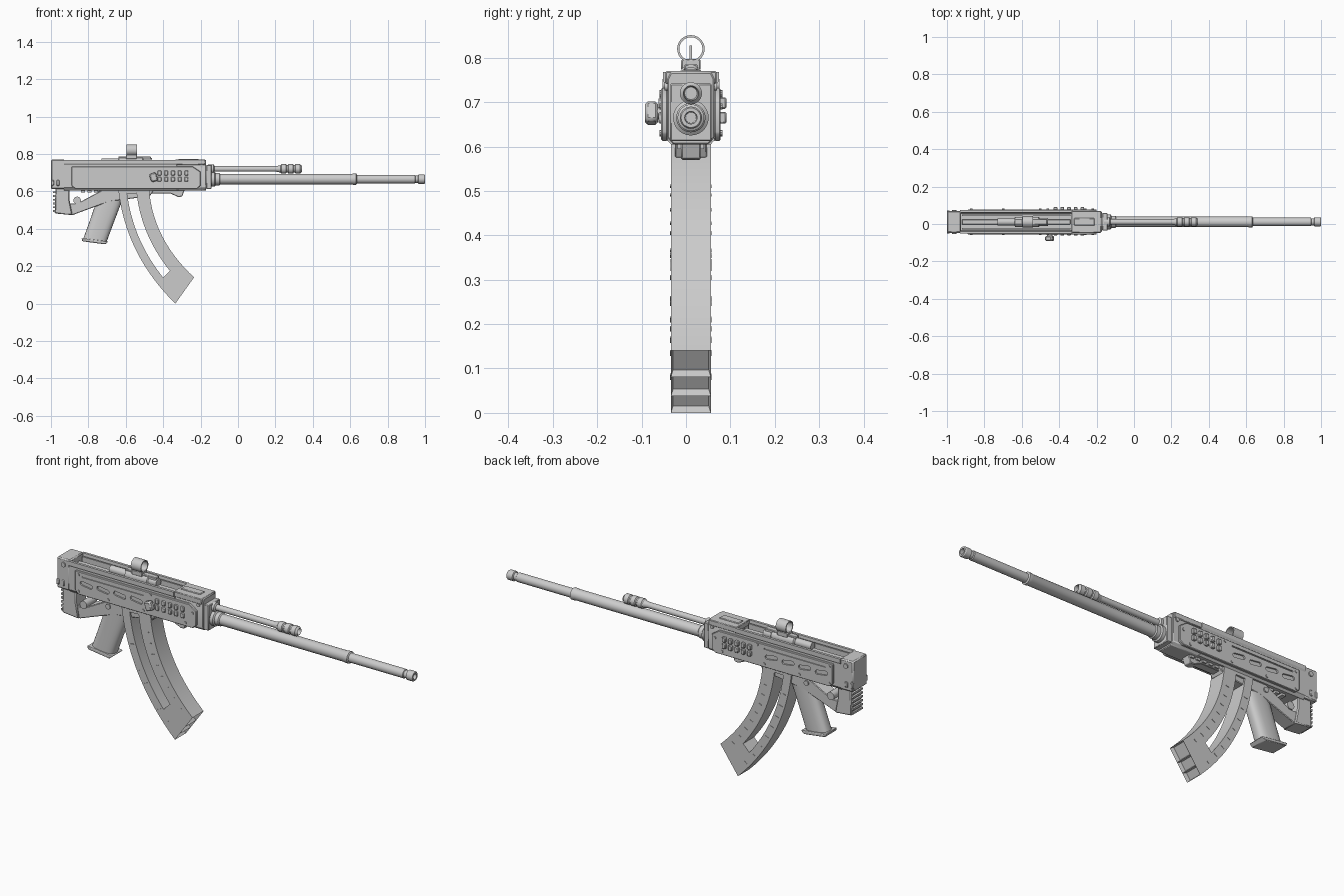
import bpy, bmesh, math
from mathutils import Matrix, Vector

if "Cube" in bpy.data.objects:
    bpy.data.objects.remove(bpy.data.objects["Cube"], do_unlink=True)

YC = 0.011  # centre plane of the model
made = []
metal = bpy.data.materials.new("grey_metal")
metal.use_nodes = True
GREY = (0.6, 0.6, 0.6, 1)
metal.diffuse_color = GREY
metal.node_tree.nodes["Principled BSDF"].inputs["Base Color"].default_value = GREY


def finish(bm, name, bevel=0):
    bmesh.ops.recalc_face_normals(bm, faces=bm.faces)
    mesh = bpy.data.meshes.new(name)
    bm.to_mesh(mesh)
    bm.free()
    mesh.materials.append(metal)
    ob = bpy.data.objects.new(name, mesh)
    bpy.context.collection.objects.link(ob)
    made.append(ob)
    if bevel:
        mod = ob.modifiers.new("edge", "BEVEL")
        mod.width, mod.segments, mod.limit_method = bevel, 1, "ANGLE"
    return ob


def add_box(bm, x, y, z, tilt=0):
    """Box from three (low, high) ranges, tilted about y."""
    mid = Vector([(a + b) / 2 for a, b in (x, y, z)])
    size = [b - a for a, b in (x, y, z)]
    m = Matrix.Translation(mid) @ Matrix.Rotation(tilt, 4, "Y") @ Matrix.Diagonal((*size, 1))
    bmesh.ops.create_cube(bm, size=1, matrix=m)


def box(name, x, half, z, bevel=0.003):
    bm = bmesh.new()
    add_box(bm, x, (YC - half, YC + half), z)
    return finish(bm, name, bevel)


def add_prism(bm, pts, low, high, axis="y"):
    """Outline in xz swept along y, or outline in yz swept along x."""
    place = (lambda p: (p[0], low, p[1])) if axis == "y" else (lambda p: (low, *p))
    face = bm.faces.new([bm.verts.new(place(p)) for p in pts])
    out = bmesh.ops.extrude_face_region(bm, geom=[face])["geom"]
    step = (0, high - low, 0) if axis == "y" else (high - low, 0, 0)
    bmesh.ops.translate(bm, vec=step, verts=[g for g in out if isinstance(g, bmesh.types.BMVert)])


def prism(name, pts, half, bevel=0.003):
    bm = bmesh.new()
    add_prism(bm, pts, YC - half, YC + half)
    return finish(bm, name, bevel)


def skin(bm, rings, closed=False):
    rows = [[bm.verts.new(p) for p in r] for r in rings]
    n = len(rows[0])
    pairs = list(zip(rows, rows[1:])) + ([(rows[-1], rows[0])] if closed else [])
    for a, b in pairs:
        for i in range(n):
            bm.faces.new((a[i], a[(i + 1) % n], b[(i + 1) % n], b[i]))
    if not closed:
        bm.faces.new(rows[0])
        bm.faces.new(rows[-1])


def turned(name, profile, z, closed=False, sides=28):
    """Round part along x from (x, radius) pairs."""
    bm = bmesh.new()
    ang = [2 * math.pi * i / sides for i in range(sides)]
    skin(bm, [[(x, YC + r * math.cos(a), z + r * math.sin(a)) for a in ang]
              for x, r in profile], closed)
    return finish(bm, name)


def add_pin(bm, x, z, r, y0, y1, sides=16):
    m = Matrix.Translation((x, (y0 + y1) / 2, z)) @ Matrix.Rotation(math.pi / 2, 4, "X")
    bmesh.ops.create_cone(bm, cap_ends=True, segments=sides, radius1=r, radius2=r,
                          depth=abs(y1 - y0), matrix=m)


# Receiver: open-topped channel
side = [(0.045, 0.605), (0.058, 0.62), (0.058, 0.74), (0.063, 0.748), (0.063, 0.768),
        (0.05, 0.768), (0.046, 0.725)]
bm = bmesh.new()
add_prism(bm, [(YC + y, z) for y, z in side] + [(YC - y, z) for y, z in reversed(side)],
          -0.93, -0.33, "x")
finish(bm, "receiver")

# Front trunnion and rear block
bm = bmesh.new()
front = [(0.04, 0.605), (0.053, 0.62), (0.053, 0.752), (0.045, 0.768)]
add_prism(bm, [(YC + y, z) for y, z in front] + [(YC - y, z) for y, z in reversed(front)],
          -0.33, -0.17, "x")
finish(bm, "front_block", 0.003)
box("front_plate", (-0.17, -0.142), 0.047, (0.612, 0.742))
box("front_top_cover", (-0.335, -0.175), 0.058, (0.742, 0.77))
box("front_top_rib", (-0.32, -0.21), 0.02, (0.76, 0.774))
box("rear_block", (-1, -0.925), 0.058, (0.612, 0.77), 0.006)
for i in range(2):
    box("rear_strap", (-1 + 0.03 * i, -0.985 + 0.03 * i), 0.062, (0.63, 0.66))
box("inner_rail", (-0.92, -0.34), 0.014, (0.72, 0.745))
for s in (-1, 1):
    bm = bmesh.new()
    y = YC + s * 0.037
    add_box(bm, (-0.92, -0.34), (y - 0.004, y + 0.004), (0.72, 0.757))
    finish(bm, "channel_guide")

# Side panels with slanted capsule slots
for s, label in ((1, "back"), (-1, "front")):
    y0, y1 = sorted((YC + s * 0.052, YC + s * 0.067))
    bm = bmesh.new()
    add_prism(bm, [(-0.89, 0.63), (-0.87, 0.613), (-0.22, 0.613), (-0.2, 0.63),
                   (-0.2, 0.705), (-0.24, 0.732), (-0.89, 0.732)], y0, y1)
    panel = finish(bm, label + "_side_panel", 0.003)
    bm = bmesh.new()
    for i in range(4):
        cx, cz, tilt = -0.825 + 0.095 * i, 0.672, math.radians(8)
        cap = []
        for k in range(16):
            a = 2 * math.pi * (k + 0.5) / 16
            u, v = 0.011 * math.cos(a) + math.copysign(0.024, math.cos(a)), 0.011 * math.sin(a)
            cap.append((cx + u * math.cos(tilt) + v * math.sin(tilt),
                        cz - u * math.sin(tilt) + v * math.cos(tilt)))
        add_prism(bm, cap, YC + s * 0.059, YC + s * 0.09)
    add_box(bm, (-0.85, -0.5), sorted((YC + s * 0.062, YC + s * 0.09)), (0.706, 0.712))
    cutter = finish(bm, "slot_cutter")
    mod = panel.modifiers.new("slots", "BOOLEAN")
    mod.object, mod.operation, mod.solver = cutter, "DIFFERENCE", "EXACT"
    graph = bpy.context.evaluated_depsgraph_get()
    cut = bpy.data.meshes.new_from_object(panel.evaluated_get(graph))
    panel.modifiers.clear()
    panel.data = cut
    made.remove(cutter)
    bpy.data.objects.remove(cutter, do_unlink=True)

    # Raised vent blocks, rivets and lower lip
    bm = bmesh.new()
    reach = 0.08 if s > 0 else 0.073
    for i in range(5):
        x = -0.43 + 0.036 * i
        for z in (0.652, 0.685):
            add_box(bm, (x, x + 0.02), sorted((YC + s * 0.06, YC + s * reach)), (z, z + 0.026))
    finish(bm, label + "_vents", 0.003)
    bm = bmesh.new()
    for x, z in ((-0.87, 0.715), (-0.87, 0.63), (-0.7, 0.63), (-0.5, 0.63), (-0.26, 0.63),
                 (-0.22, 0.69), (-0.46, 0.72)):
        add_pin(bm, x, z, 0.007, YC + s * 0.06, YC + s * 0.071, 10)
    add_pin(bm, -0.195, 0.735, 0.009, YC + s * 0.05, YC + s * 0.059)
    add_pin(bm, -0.96, 0.74, 0.012, YC + s * 0.05, YC + s * 0.064)
    finish(bm, label + "_rivets")

# Charging handle on the front side
bm = bmesh.new()
add_pin(bm, -0.45, 0.675, 0.014, -0.085, -0.04)
add_box(bm, (-0.47, -0.432), (-0.092, -0.063), (0.652, 0.698), math.radians(-20))
finish(bm, "charging_handle", 0.006)

# Barrel, gas tube and collar
turned("barrel", [(-0.16, 0.04), (-0.125, 0.04), (-0.12, 0.033), (-0.1, 0.033), (-0.095, 0.028),
                  (0.61, 0.028), (0.615, 0.03), (0.632, 0.03), (0.636, 0.023), (0.945, 0.023),
                  (0.948, 0.019), (0.962, 0.019), (0.965, 0.025), (0.995, 0.025), (1, 0.022),
                  (1, 0.014), (0.93, 0.012)], 0.665)
turned("gas_tube", [(-0.16, 0.024), (-0.13, 0.024), (-0.125, 0.015), (0.21, 0.015)], 0.72)
rings = [(0.2, 0.014), (0.225, 0.019)]
for i in range(3):
    x = 0.228 + 0.038 * i
    rings += [(x, 0.02), (x + 0.004, 0.025), (x + 0.028, 0.025), (x + 0.032, 0.02)]
turned("gas_tube_cap", rings + [(0.342, 0.017), (0.32, 0.014)], 0.72)

# Bolt cylinder and ring sight
turned("bolt_cylinder", [(-0.73, 0.019), (-0.64, 0.019), (-0.635, 0.027), (-0.51, 0.027),
                         (-0.505, 0.022), (-0.46, 0.022)], 0.757)
box("sight_rail", (-0.64, -0.465), 0.015, (0.76, 0.786))
box("sight_foot", (-0.6, -0.54), 0.022, (0.772, 0.797))
turned("sight_ring", [(-0.597, 0.031), (-0.54, 0.031), (-0.54, 0.026), (-0.597, 0.026)],
       0.82, closed=True)
box("sight_post", (-0.572, -0.565), 0.003, (0.79, 0.828), 0)

# Butt with ridged rear edge, and brace under the receiver
prism("butt", [(-0.975, 0.63), (-0.98, 0.482), (-0.885, 0.473), (-0.9, 0.55), (-0.9, 0.63)],
      0.043, 0.005)
bm = bmesh.new()
for i in range(6):
    z = 0.49 + 0.02 * i
    add_box(bm, (-0.988, -0.97), (YC - 0.038, YC + 0.038), (z, z + 0.01))
finish(bm, "butt_ridges")
prism("brace", [(-0.91, 0.48), (-0.885, 0.473), (-0.84, 0.49), (-0.69, 0.545), (-0.47, 0.575),
                (-0.45, 0.61), (-0.72, 0.61), (-0.86, 0.535), (-0.91, 0.535)], 0.036)
bm = bmesh.new()
add_pin(bm, -0.86, 0.552, 0.02, YC - 0.042, YC + 0.042)
add_pin(bm, -0.72, 0.58, 0.013, YC - 0.042, YC + 0.042)
finish(bm, "brace_pins")
bm = bmesh.new()
for i in range(16):
    x = -0.84 + 0.035 * i
    add_box(bm, (x, x + 0.022), (YC - 0.03, YC + 0.03), (0.594, 0.612))
finish(bm, "underside_teeth")
prism("trigger_lever", [(-0.48, 0.61), (-0.47, 0.588), (-0.36, 0.588), (-0.32, 0.57),
                        (-0.298, 0.572), (-0.285, 0.61)], 0.022)

# Grip: lofted rounded sections with a foot
bm = bmesh.new()
sections = []
for x, z, rx, ry in ((-0.675, 0.6, 0.07, 0.036), (-0.695, 0.53, 0.064, 0.036),
                     (-0.735, 0.42, 0.062, 0.037), (-0.768, 0.33, 0.062, 0.038)):
    ang = [2 * math.pi * i / 24 for i in range(24)]
    power = lambda v: math.copysign(abs(v) ** 0.7, v)
    sections.append([(x + rx * power(math.cos(a)), YC + ry * power(math.sin(a)),
                      z - 0.01 * math.cos(a)) for a in ang])
skin(bm, sections)
finish(bm, "grip")
prism("grip_foot", [(-0.837, 0.35), (-0.832, 0.333), (-0.71, 0.317), (-0.692, 0.332)], 0.046)


# Curved magazine with a through slot
def bezier(a, b, c, t):
    return Vector(a) * (1 - t) ** 2 + Vector(b) * 2 * t * (1 - t) + Vector(c) * t * t


def mag_point(t, s):
    rear = bezier((-0.64, 0.61), (-0.6, 0.26), (-0.335, 0.0), t)
    fore = bezier((-0.475, 0.61), (-0.455, 0.345), (-0.235, 0.14), t)
    return rear.lerp(fore, s)


N, cols = 30, (0, 0.27, 0.58, 1)
bm = bmesh.new()
grid = [[bm.verts.new((p.x, YC - 0.045, p.y)) for p in (mag_point(i / N, s) for s in cols)]
        for i in range(N + 1)]
faces = [bm.faces.new((grid[i][j], grid[i + 1][j], grid[i + 1][j + 1], grid[i][j + 1]))
         for i in range(N) for j in range(3) if not (j == 1 and 1 <= i < 0.78 * N)]
out = bmesh.ops.extrude_face_region(bm, geom=faces)["geom"]
bmesh.ops.translate(bm, vec=(0, 0.09, 0), verts=[g for g in out if isinstance(g, bmesh.types.BMVert)])
bmesh.ops.recalc_face_normals(bm, faces=bm.faces)
a, b = mag_point(1, 0), mag_point(1, 1)
span = (b - a).normalized()
ends = [f for f in bm.faces if abs(f.normal.y) < 0.1 and
        all(abs((Vector((v.co.x, v.co.z)) - a).cross(span)) < 1e-4 for v in f.verts)]
bmesh.ops.inset_individual(bm, faces=ends, thickness=0.007, depth=-0.02)
finish(bm, "magazine")

# Small raised marks down both magazine bands
bm = bmesh.new()
for i in range(8):
    for s in (0.14, 0.8):
        p = mag_point(0.18 + 0.1 * i, s)
        add_box(bm, (p.x - 0.009, p.x + 0.009), (YC - 0.047, YC + 0.047),
                (p.y - 0.002, p.y + 0.002), math.radians(-10 - 4 * i))
finish(bm, "magazine_marks")

# Smooth round parts, keep edges sharp
bpy.ops.object.select_all(action="DESELECT")
for ob in made:
    ob.select_set(True)
bpy.context.view_layer.objects.active = made[0]
bpy.ops.object.shade_smooth_by_angle(angle=math.radians(30))
